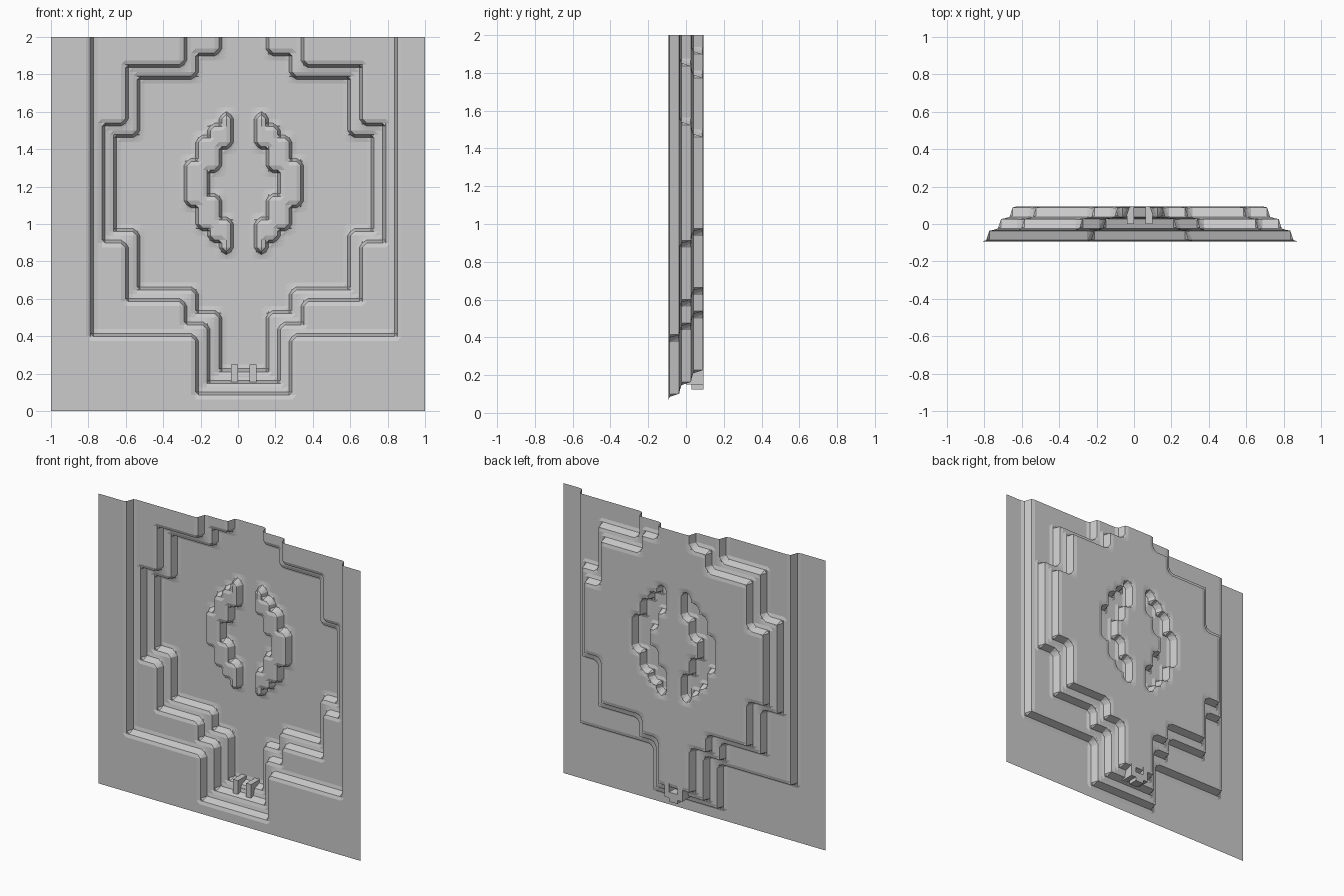
import bpy, bmesh, math

if "Cube" in bpy.data.objects:
    bpy.data.objects.remove(bpy.data.objects["Cube"], do_unlink=True)

N = 32                # tiles per side
T = 2 / N             # tile size, also the depth of one terrace
MIRROR = 33           # tile columns mirror as x -> MIRROR - x
CREASES = (0, 0.36, 0.62, 1)

stone = bpy.data.materials.new("grey stone")
stone.use_nodes = True
stone.diffuse_color = (0.6, 0.6, 0.6, 1)
stone.node_tree.nodes["Principled BSDF"].inputs["Base Color"].default_value = (0.6, 0.6, 0.6, 1)


def block(spans, mirror=True):
    """Lattice points in (first column, low row, high row[, last column]) spans."""
    pts = set()
    for x0, z0, z1, *last in spans:
        x1 = last[0] if last else MIRROR - x0
        for x in range(x0, x1 + 1):
            for z in range(z0, z1 + 1):
                pts.add((x, z))
                if mirror:
                    pts.add((MIRROR - x, z))
    return pts


# Sunken terraces, outermost first, and the raised islands in the middle
outer = block([(13, 2, 8), (4, 7, 25), (6, 7, N)]) | block([(6, 7, N, 29)])
outer |= block([(20, 7, N, 29)], mirror=False)
middle = block([(14, 3, N), (12, 8, N), (7, 10, 29), (5, 15, 24)])
inner = block([(15, 4, N), (13, 9, 30), (8, 11, 28), (6, 16, 23)])
islands = block([(12, 18, 21, 12), (13, 16, 23, 13), (14, 15, 18, 14),
                 (14, 21, 24, 14), (15, 14, 16, 15), (15, 23, 25, 15)])
terraces = (outer, middle, inner - islands)


def profile(f):
    """Wall section: soft lip, steep face, soft foot."""
    pts = list(zip(CREASES, (0, 0.12, 0.92, 1)))
    for (a, p), (b, q) in zip(pts, pts[1:]):
        if f <= b:
            return p + (q - p) * (f - a) / (b - a)
    return 1


def drop(low, i, j, u, v):
    """Depth of one terrace at (u, v) inside tile (i, j)."""
    corners = [(a, b) for a in (0, 1) for b in (0, 1) if (i + a, j + b) in low]
    if len(corners) in (0, 4):
        return len(corners) / 4
    near = [(u if a else 1 - u, v if b else 1 - v) for a, b in corners]
    if len(near) == 1:
        return profile(min(near[0]))
    return profile(min(1, sum(a * b for a, b in near)))


# Terraced relief panel, an open sheet facing the front
bm = bmesh.new()
lookup = {}


def vert(i, j, u, v):
    key = (round(i + u, 3), round(j + v, 3))
    if key not in lookup:
        depth = sum(drop(low, i, j, u, v) for low in terraces)
        lookup[key] = bm.verts.new((key[0] * T - 1, (depth - 1.5) * T, key[1] * T))
    return lookup[key]


# Creases run from either side of a tile, so use both sets of cut lines
cuts = sorted(set(CREASES) | {round(1 - c, 3) for c in CREASES})
for i in range(N):
    for j in range(N):
        flat = all(drop(low, i, j, 0.5, 0.5) in (0, 1) for low in terraces)
        lines = cuts
        for u0, u1 in zip(lines, lines[1:]):
            for v0, v1 in zip(lines, lines[1:]):
                quad = [vert(i, j, u0, v0), vert(i, j, u1, v0),
                        vert(i, j, u1, v1), vert(i, j, u0, v1)]
                if flat or abs(quad[0].co.y + quad[2].co.y - quad[1].co.y - quad[3].co.y) < 1e-5:
                    bm.faces.new(quad)
                else:
                    # Split bent quads along the flatter diagonal
                    k = 0 if abs(quad[0].co.y - quad[2].co.y) <= abs(quad[1].co.y - quad[3].co.y) else 1
                    q = quad[k:] + quad[:k]
                    bm.faces.new((q[0], q[1], q[2]))
                    bm.faces.new((q[0], q[2], q[3]))
bmesh.ops.dissolve_limit(bm, angle_limit=math.radians(0.5), verts=bm.verts, edges=bm.edges)
bmesh.ops.triangulate(bm, faces=[f for f in bm.faces if len(f.verts) > 4])


def finish(name, bm):
    mesh = bpy.data.meshes.new(name)
    bm.to_mesh(mesh)
    bm.free()
    mesh.materials.append(stone)
    obj = bpy.data.objects.new(name, mesh)
    bpy.context.collection.objects.link(obj)
    return obj


finish("terraced_panel", bm)


def box(name, x0, x1, y0, y1, z0, z1):
    bm = bmesh.new()
    bmesh.ops.create_cube(bm, size=1)
    for v in bm.verts:
        v.co.x = x1 if v.co.x > 0 else x0
        v.co.y = y1 if v.co.y > 0 else y0
        v.co.z = z1 if v.co.z > 0 else z0
    return finish(name, bm)


# Small gateway at the foot of the lower channel
CENTRE = T / 2
for side, name in ((-1, "gate_cheek_right"), (1, "gate_cheek_left")):
    xs = sorted(CENTRE + side * d for d in (T / 2, T * 1.1))
    box(name, *xs, 0, 1.5 * T, 0.15, 0.25)
box("gate_sill", CENTRE - T / 2, CENTRE + T / 2, 0.03, 1.5 * T, 0.125, 0.19)
